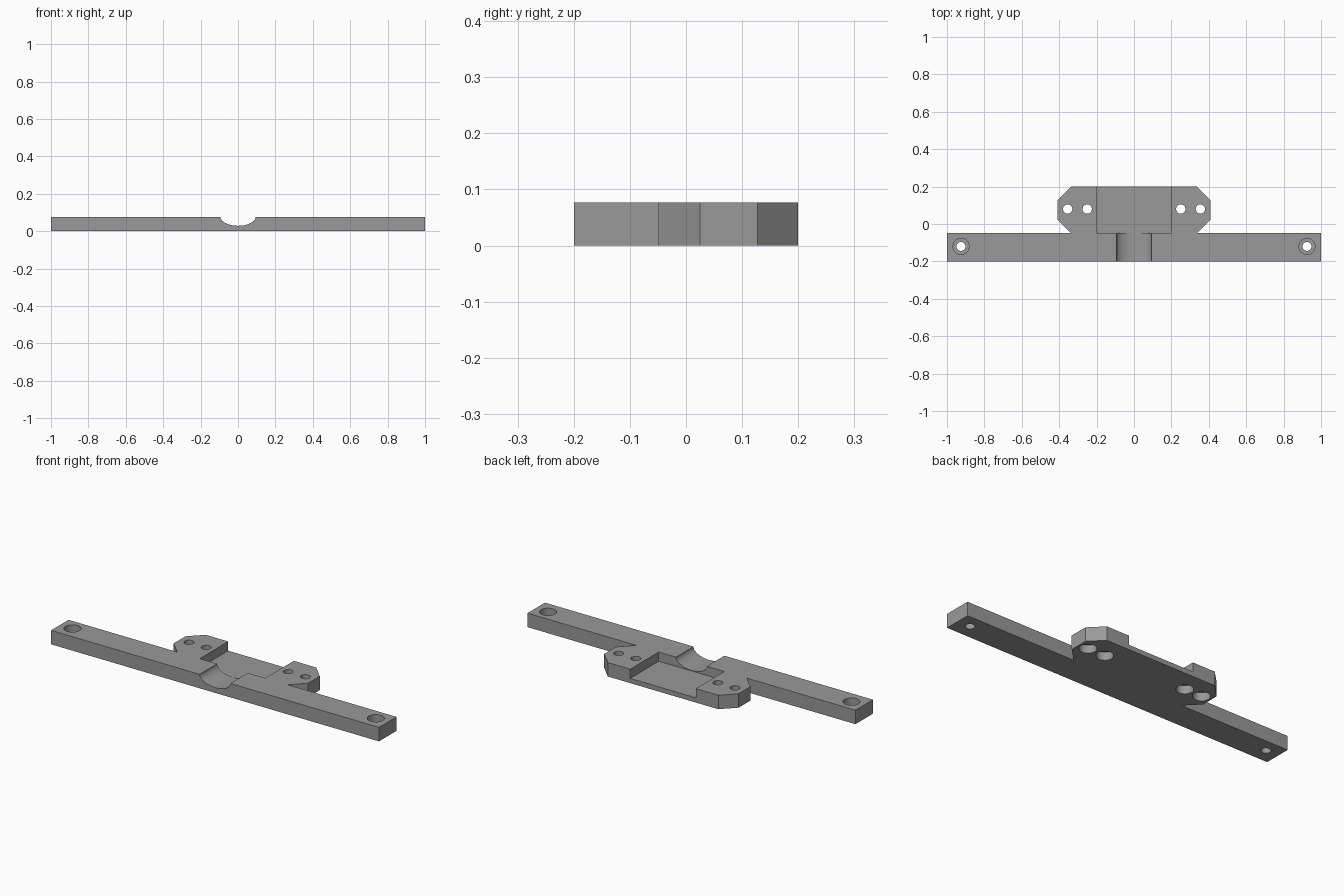
import bpy
import bmesh
import math

if "Cube" in bpy.data.objects:
    bpy.data.objects.remove(bpy.data.objects["Cube"])

H = 0.077        # plate thickness
BACK = -0.048    # rear edge of the long bar, front wall of the pocket
FLOOR = 0.026    # pocket floor height

grey = bpy.data.materials.new("mid grey")
grey.diffuse_color = (0.32, 0.32, 0.32, 1)
grey.use_nodes = True
grey.node_tree.nodes["Principled BSDF"].inputs["Base Color"].default_value = grey.diffuse_color


def prism(name, points, z0, z1):
    """Extrude an xy outline from z0 to z1."""
    bm = bmesh.new()
    face = bm.faces.new([bm.verts.new((x, y, z0)) for x, y in points])
    ext = bmesh.ops.extrude_face_region(bm, geom=[face])
    for v in ext["geom"]:
        if isinstance(v, bmesh.types.BMVert):
            v.co.z = z1
    bmesh.ops.recalc_face_normals(bm, faces=bm.faces)
    mesh = bpy.data.meshes.new(name)
    bm.to_mesh(mesh)
    bm.free()
    obj = bpy.data.objects.new(name, mesh)
    bpy.context.collection.objects.link(obj)
    return obj


def circle(cx, cy, rx, ry, n):
    return [(cx + rx * math.cos(2 * math.pi * i / n),
             cy + ry * math.sin(2 * math.pi * i / n)) for i in range(n)]


def cut(target, cutter):
    """Subtract the cutter from the target and discard it."""
    cutter.hide_render = True
    mod = target.modifiers.new("cut", 'BOOLEAN')
    mod.operation = 'DIFFERENCE'
    mod.solver = 'EXACT'
    mod.object = cutter
    bpy.context.view_layer.objects.active = target
    bpy.ops.object.modifier_apply(modifier=mod.name)
    bpy.data.objects.remove(cutter)


def drill(target, x, y, r, z0, z1):
    cut(target, prism("drill", circle(x, y, r, r, 40), z0, z1))


# Long bar and chamfered rear lug plate as one symmetric outline
half = [(1, -0.2), (1, BACK), (0.337, BACK), (0.41, 0.025), (0.41, 0.127), (0.337, 0.2)]
outline = half + [(-x, y) for x, y in reversed(half)]
bracket = prism("mounting_bracket", outline, 0, H)
bracket.data.materials.append(grey)

# Rectangular pocket, open at the rear
cut(bracket, prism("pocket", [(-0.2, BACK), (0.2, BACK), (0.2, 0.3), (-0.2, 0.3)], FLOOR, 0.2))

# Rounded groove through the bar into the pocket
groove = prism("groove", circle(0, 0, 0.094, 0.048, 64), -0.01, 0.25)
groove.rotation_euler.x = math.pi / 2
groove.location = (0, -0.01, H)
bpy.context.view_layer.update()
cut(bracket, groove)

for side in (-1, 1):
    # Bar end holes, counterbored from above
    drill(bracket, side * 0.925, -0.12, 0.024, -0.1, 0.2)
    drill(bracket, side * 0.925, -0.12, 0.043, 0.03, 0.2)
    # Lug holes, counterbored from below
    for x in (0.25, 0.355):
        drill(bracket, side * x, 0.08, 0.025, -0.1, 0.2)
        drill(bracket, side * x, 0.08, 0.043, -0.1, 0.045)

# Smooth bores and groove, crisp edges
bpy.ops.object.select_all(action='DESELECT')
bracket.select_set(True)
bpy.context.view_layer.objects.active = bracket
bpy.ops.object.shade_smooth_by_angle(angle=math.radians(30))
